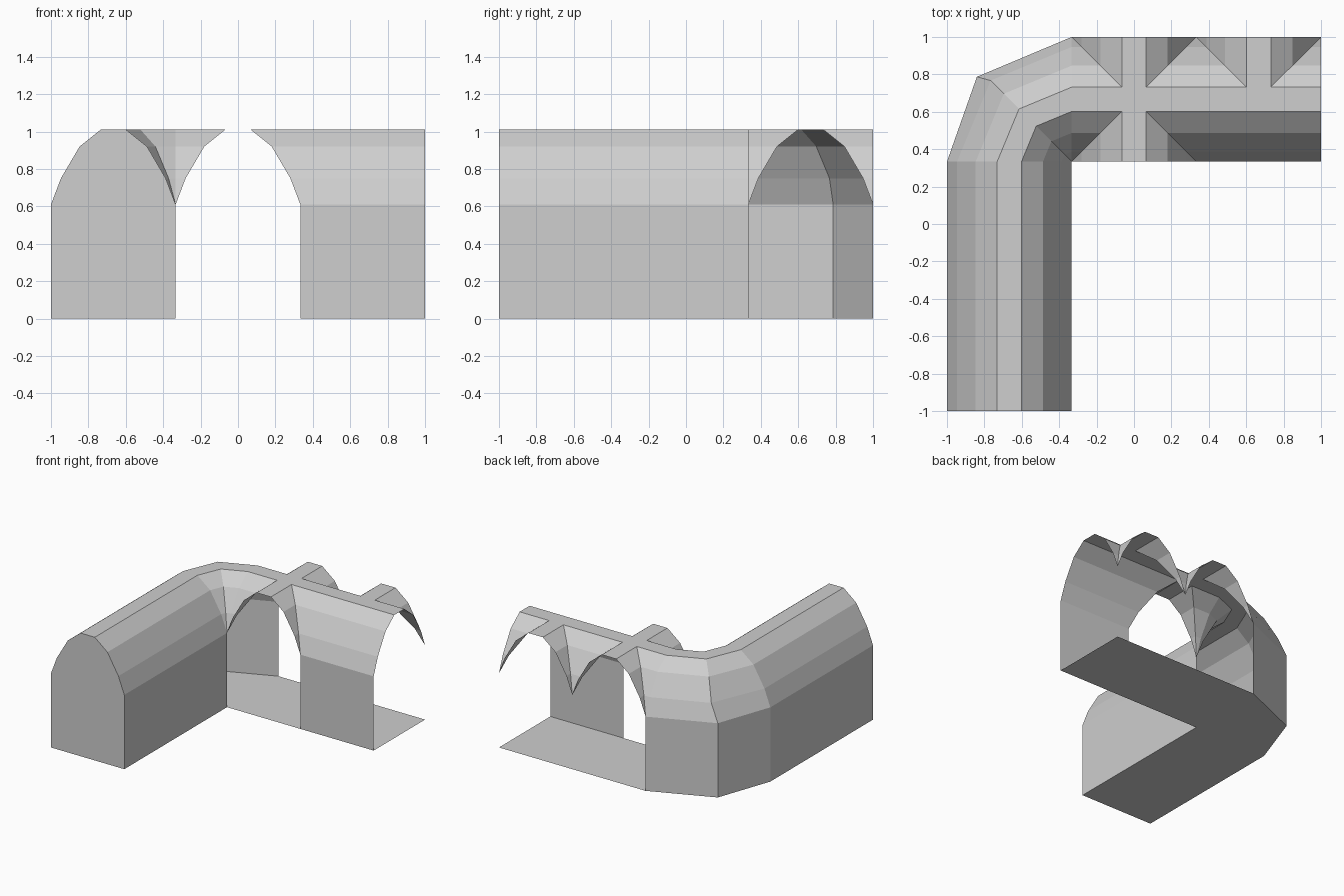
import bpy, bmesh, math

cube = bpy.data.objects.get("Cube")
if cube:
    bpy.data.objects.remove(cube, do_unlink=True)

stone = bpy.data.materials.new("pale_grey")
stone.use_nodes = True
grey = (0.62, 0.62, 0.62, 1)
stone.diffuse_color = grey
stone.node_tree.nodes["Principled BSDF"].inputs["Base Color"].default_value = grey

H = 1 / 3            # half width of a passage
C = 2 / 3            # distance of each passage centre line from the middle
SPRING = 0.61        # height where the vault starts
HALF = [(-H, SPRING), (-0.28, 0.75), (-0.18, 0.92), (-0.065, 1.012)]
ARCH = HALF + [(-u, z) for u, z in reversed(HALF)]
SEGMENTS = list(zip(ARCH, ARCH[1:]))


def build(name, polygons):
    """Make one flat-shaded object from a list of polygons."""
    bm = bmesh.new()
    for poly in polygons:
        points = []
        for p in poly:
            if not any(math.dist(p, q) < 1e-5 for q in points):
                points.append(p)
        if len(points) > 2:
            bm.faces.new([bm.verts.new(p) for p in points])
    bmesh.ops.remove_doubles(bm, verts=bm.verts, dist=1e-4)
    bmesh.ops.recalc_face_normals(bm, faces=bm.faces)
    mesh = bpy.data.meshes.new(name)
    bm.to_mesh(mesh)
    bm.free()
    mesh.materials.append(stone)
    obj = bpy.data.objects.new(name, mesh)
    bpy.context.collection.objects.link(obj)
    return obj


def loft(rings):
    """Quads joining neighbouring rings of points."""
    return [(a[i], a[i + 1], b[i + 1], b[i])
            for a, b in zip(rings, rings[1:]) for i in range(len(a) - 1)]


def wall(path):
    """Upright faces along a ground path, up to the springing line."""
    return loft([[(x, y, 0) for x, y in path], [(x, y, SPRING) for x, y in path]])


# Straight hall with a closed front end
build("hall_vault", loft([[(u - C, y, z) for u, z in ARCH] for y in (-1, H)]))
build("hall_outer_wall", wall([(-1, -1), (-1, H)]))
build("hall_inner_wall", wall([(-H, -1), (-H, H)]))
build("hall_end_wall", [[(-1, -1, 0)] + [(u - C, -1, z) for u, z in ARCH] + [(-H, -1, 0)]])

# Corner turning about the inner edge of the passages
OUTER = (-0.84, 0.787)


def corner_ring(angle):
    ring = []
    for u, z in ARCH:
        r = H - u
        ring.append((-H - r * math.cos(angle), H + r * math.sin(angle), z))
    return ring


middle = corner_ring(math.pi / 4)
middle[0] = (*OUTER, SPRING)
build("corner_vault", loft([corner_ring(0), middle, corner_ring(math.pi / 2)]))
build("corner_outer_wall", wall([(-1, H), OUTER, (-H, 1)]))


def groin_vault(name, cx, closed_sides=()):
    """Two crossing barrels; a closed side keeps only the barrel along x."""
    peak = ARCH[3][1]
    flat = -ARCH[3][0]
    polys = [[(cx + sx * flat, C + sy * flat, peak)
              for sx, sy in ((-1, -1), (1, -1), (1, 1), (-1, 1))]]
    for s in (-1, 1):
        for (a, za), (b, zb) in SEGMENTS:
            # Side facing along x
            polys.append([(cx + s * H, C + a, za), (cx + s * H, C + b, zb),
                          (cx + s * abs(b), C + b, zb), (cx + s * abs(a), C + a, za)])
            # Side facing along y
            if s not in closed_sides:
                polys.append([(cx + a, C + s * H, za), (cx + b, C + s * H, zb),
                              (cx + b, C + s * abs(b), zb), (cx + a, C + s * abs(a), za)])
        if s in closed_sides:
            for (a, za), (b, zb) in zip(HALF, HALF[1:]):
                polys.append([(cx + a, C - s * a, za), (cx - a, C - s * a, za),
                              (cx - b, C - s * b, zb), (cx + b, C - s * b, zb)])
    build(name, polys)


# Crossing bay open to front and back, end bay walled at the front
groin_vault("crossing_bay_vault", 0)
groin_vault("end_bay_vault", C, closed_sides=(-1,))
build("end_bay_front_wall", wall([(H, H), (1, H)]))

# L-shaped floor under everything
plan = [(-1, -1), (-H, -1), (-H, H), (1, H), (1, 1), (-H, 1), OUTER, (-1, H)]
build("floor", [[(x, y, 0) for x, y in plan]])
